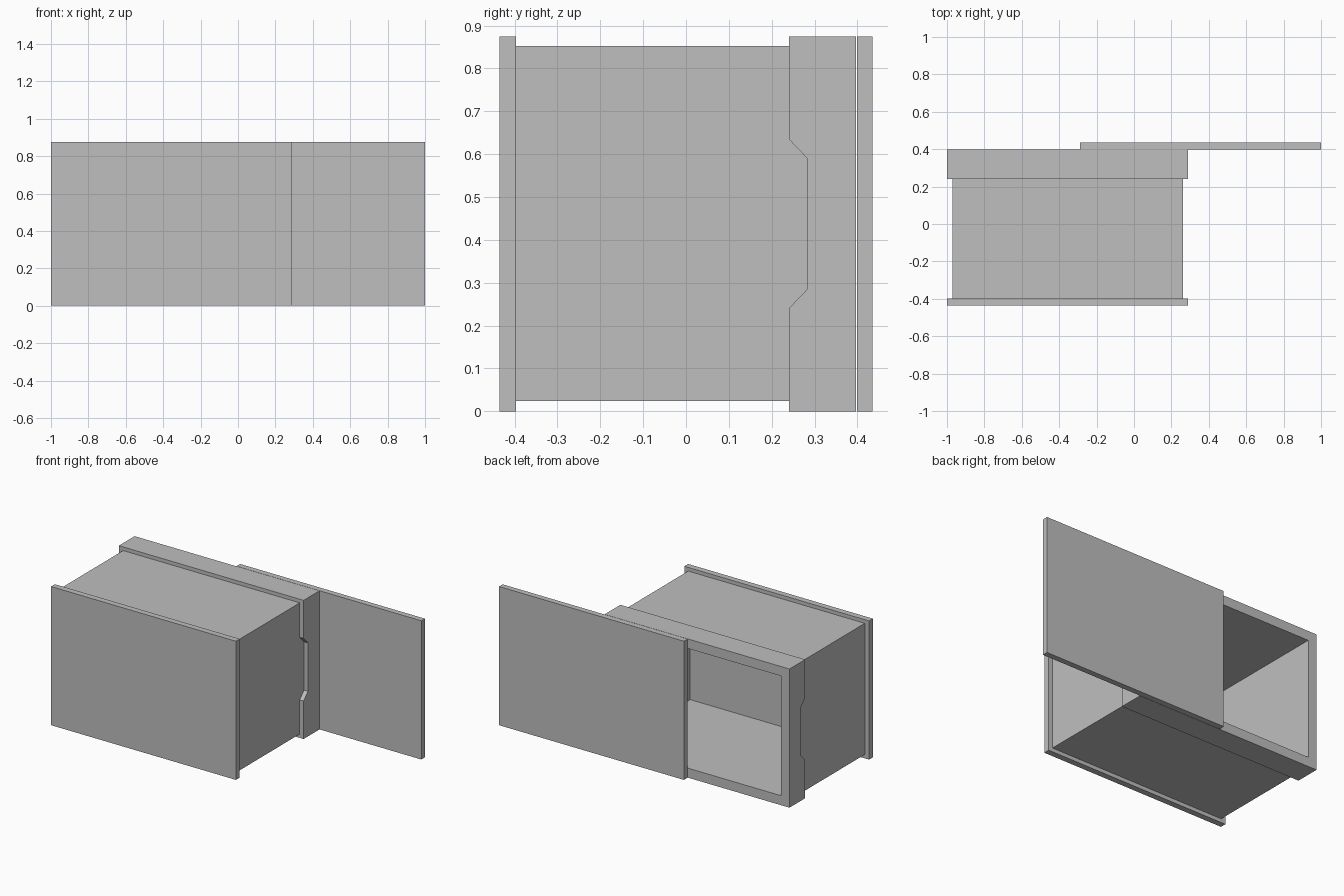
import bpy
import bmesh

default = bpy.data.objects.get("Cube")
if default:
    bpy.data.objects.remove(default, do_unlink=True)

# Single painted grey
grey = bpy.data.materials.new("plain_grey")
grey.use_nodes = True
GREY = (0.52, 0.52, 0.52, 1)
grey.diffuse_color = GREY
grey.node_tree.nodes["Principled BSDF"].inputs["Base Color"].default_value = GREY


def prism(name, profile, x0, x1):
    """Extrude a (y, z) profile from x0 to x1."""
    bm = bmesh.new()
    face = bm.faces.new([bm.verts.new((x0, y, z)) for y, z in profile])
    grown = bmesh.ops.extrude_face_region(bm, geom=[face])["geom"]
    verts = [g for g in grown if isinstance(g, bmesh.types.BMVert)]
    bmesh.ops.translate(bm, verts=verts, vec=(x1 - x0, 0, 0))
    bmesh.ops.recalc_face_normals(bm, faces=bm.faces)
    mesh = bpy.data.meshes.new(name)
    bm.to_mesh(mesh)
    bm.free()
    mesh.materials.append(grey)
    obj = bpy.data.objects.new(name, mesh)
    bpy.context.collection.objects.link(obj)
    return obj


def box(name, x, y, z):
    profile = [(y[0], z[0]), (y[1], z[0]), (y[1], z[1]), (y[0], z[1])]
    return prism(name, profile, *x)


def combine(obj, tool, operation):
    """Apply a boolean and discard the tool object."""
    tool.hide_render = True
    mod = obj.modifiers.new(operation.lower(), "BOOLEAN")
    mod.operation = operation
    mod.solver = "EXACT"
    mod.object = tool
    bpy.context.view_layer.update()
    graph = bpy.context.evaluated_depsgraph_get()
    mesh = bpy.data.meshes.new_from_object(obj.evaluated_get(graph))
    obj.modifiers.clear()
    obj.data = mesh
    bpy.data.objects.remove(tool, do_unlink=True)


HEIGHT = 0.875
WIDE = (-1.0, 0.29)

# Rear rim, with a chamfered finger notch in both sides
rim = box("rear_rim", WIDE, (0.24, 0.397), (0, HEIGHT))
notch = prism("notch_cutter", [(0.2, 0.2), (0.24, 0.24), (0.283, 0.285),
                               (0.283, 0.59), (0.24, 0.635), (0.2, 0.675)],
              -1.2, 0.5)
combine(rim, notch, "DIFFERENCE")

# Box body joined to the rim, then hollowed from the rear
body = box("hollow_body", (-0.97, 0.263), (-0.405, 0.35), (0.024, 0.852))
combine(body, rim, "UNION")
cavity = box("cavity_cutter", (-0.94, 0.23), (-0.37, 0.6), (0.06, 0.815))
combine(body, cavity, "DIFFERENCE")

# Front panel and the rear door, slid part way open
box("front_panel", WIDE, (-0.435, -0.397), (0, HEIGHT))
box("sliding_door", (-0.29, 1.0), (0.399, 0.435), (0, HEIGHT))
